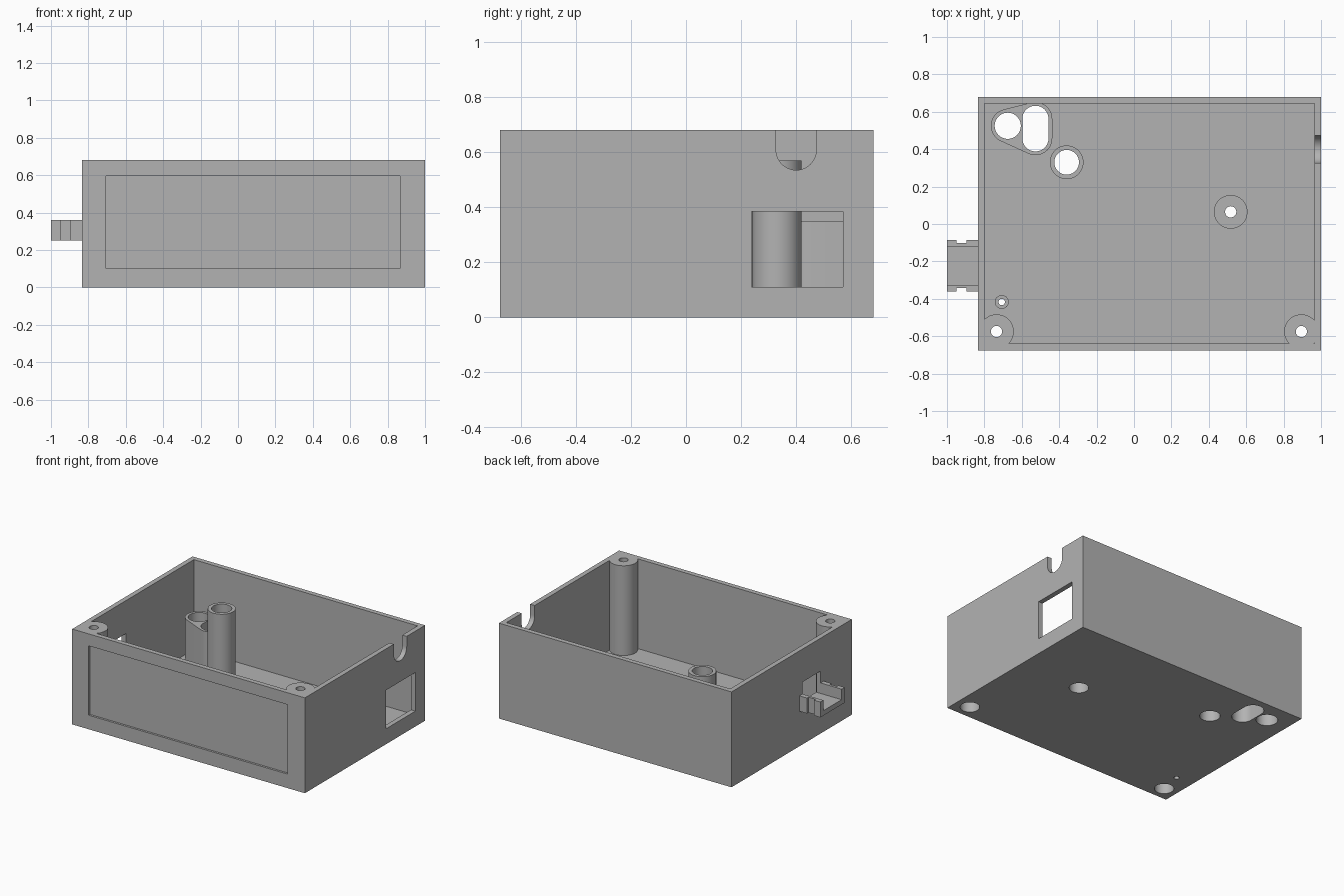
import bpy, bmesh, math
from mathutils import Vector

if "Cube" in bpy.data.objects:
    bpy.data.objects.remove(bpy.data.objects["Cube"])

grey = bpy.data.materials.new("plain grey")
grey.diffuse_color = (0.45, 0.45, 0.45, 1)
grey.use_nodes = True
grey.node_tree.nodes["Principled BSDF"].inputs["Base Color"].default_value = grey.diffuse_color


def to_object(name, bm):
    bmesh.ops.recalc_face_normals(bm, faces=bm.faces)
    mesh = bpy.data.meshes.new(name)
    bm.to_mesh(mesh)
    bm.free()
    mesh.materials.append(grey)
    ob = bpy.data.objects.new(name, mesh)
    bpy.context.collection.objects.link(ob)
    return ob


def box(name, x0, x1, y0, y1, z0, z1):
    bm = bmesh.new()
    bmesh.ops.create_cube(bm, size=1)
    for v in bm.verts:
        v.co = ((x0 + x1) / 2 + v.co.x * (x1 - x0),
                (y0 + y1) / 2 + v.co.y * (y1 - y0),
                (z0 + z1) / 2 + v.co.z * (z1 - z0))
    return to_object(name, bm)


def hull(name, circles, r, z0, z1, n=48):
    """Upright prism around one or more circles of the same radius."""
    bm = bmesh.new()
    for cx, cy in circles:
        for i in range(n):
            a = math.tau * i / n
            bm.verts.new((cx + r * math.cos(a), cy + r * math.sin(a), z0))
    res = bmesh.ops.convex_hull(bm, input=bm.verts)
    loose = [v for v in bm.verts if not v.link_edges]
    bmesh.ops.delete(bm, geom=loose, context='VERTS')
    # keep only the outline, in angular order, then extrude it upwards
    mid = sum((Vector(c) for c in circles), Vector((0, 0))) / len(circles)
    pts = sorted((v.co.copy() for v in bm.verts),
                 key=lambda p: math.atan2(p.y - mid.y, p.x - mid.x))
    bm.free()
    pts = convex_outline(pts)
    bm = bmesh.new()
    face = bm.faces.new([bm.verts.new((p[0], p[1], z0)) for p in pts])
    top = bmesh.ops.extrude_face_region(bm, geom=[face])["geom"]
    for v in top:
        if isinstance(v, bmesh.types.BMVert):
            v.co.z = z1
    return to_object(name, bm)


def convex_outline(pts):
    pts = sorted({(round(p.x, 5), round(p.y, 5)) for p in pts})

    def half(seq):
        out = []
        for p in seq:
            while len(out) > 1 and ((out[-1][0] - out[-2][0]) * (p[1] - out[-2][1])
                                    - (out[-1][1] - out[-2][1]) * (p[0] - out[-2][0])) <= 1e-7:
                out.pop()
            out.append(p)
        return out[:-1]
    return half(pts) + half(pts[::-1])


def combine(ob, other, operation):
    mod = ob.modifiers.new("cut", 'BOOLEAN')
    mod.object, mod.operation, mod.solver = other, operation, 'EXACT'
    bpy.context.view_layer.objects.active = ob
    bpy.ops.object.modifier_apply(modifier=mod.name)
    bpy.data.objects.remove(other)


# Open box with a thin floor
case = box("case", -0.835, 1, -0.675, 0.68, 0, 0.68)
combine(case, box("cavity", -0.80, 0.965, -0.64, 0.645, 0.04, 0.8), 'DIFFERENCE')

# Solid posts standing on the floor
corner_posts = [(-0.735, -0.575), (0.895, -0.575)]
slot = [(-0.527, 0.458), (-0.527, 0.562)]
round_hole = (-0.675, 0.525)
tube, standoff, peg = (-0.36, 0.33), (0.517, 0.065), (-0.707, -0.417)
for c in corner_posts:
    combine(case, hull("corner_post", [c], 0.092, 0.02, 0.68), 'UNION')
combine(case, hull("switch_post", slot + [round_hole], 0.09, 0.02, 0.35), 'UNION')
combine(case, hull("tube_post", [tube], 0.09, 0.02, 0.57), 'UNION')
combine(case, hull("standoff", [standoff], 0.09, 0.02, 0.22), 'UNION')
combine(case, hull("peg", [peg], 0.037, 0.02, 0.14), 'UNION')

# Cable bracket block on the left, grooved on both sides
bracket = box("bracket", -1, -0.82, -0.36, -0.085, 0.25, 0.36)
for y0, y1 in ((-0.4, -0.343), (-0.102, -0.05)):
    combine(bracket, box("groove", -0.95, -0.895, y0, y1, 0.2, 0.4), 'DIFFERENCE')
combine(case, bracket, 'UNION')
combine(case, box("channel", -1.1, -0.78, -0.325, -0.12, 0.285, 0.445), 'DIFFERENCE')

# Holes through the floor and posts, with screw head recesses below
for c in corner_posts + [standoff]:
    combine(case, hull("screw_hole", [c], 0.03, -0.1, 0.8), 'DIFFERENCE')
    depth = 0.14 if c == standoff else 0.45
    combine(case, hull("head_recess", [c], 0.063, -0.1, depth), 'DIFFERENCE')
combine(case, hull("slot_hole", slot, 0.07, -0.1, 0.8), 'DIFFERENCE')
for c, r in ((round_hole, 0.07), (tube, 0.066), (peg, 0.017)):
    combine(case, hull("round_hole", [c], r, -0.1, 0.8), 'DIFFERENCE')

# Shallow label panel in the front
combine(case, box("panel", -0.705, 0.865, -0.8, -0.66, 0.1, 0.595), 'DIFFERENCE')

# Window and rounded cable notch in the right wall
combine(case, box("window", 0.94, 1.1, 0.237, 0.57, 0.11, 0.385), 'DIFFERENCE')
notch = hull("notch", [(-0.608, 0.4), (-0.9, 0.4)], 0.073, 0.94, 1.1)
for v in notch.data.vertices:
    x, y, z = v.co
    v.co = (z, y, -x)
combine(case, notch, 'DIFFERENCE')

# Smooth round walls, sharp edges elsewhere
bpy.ops.object.select_all(action='DESELECT')
case.select_set(True)
bpy.context.view_layer.objects.active = case
bpy.ops.object.shade_smooth_by_angle(angle=math.radians(30))
